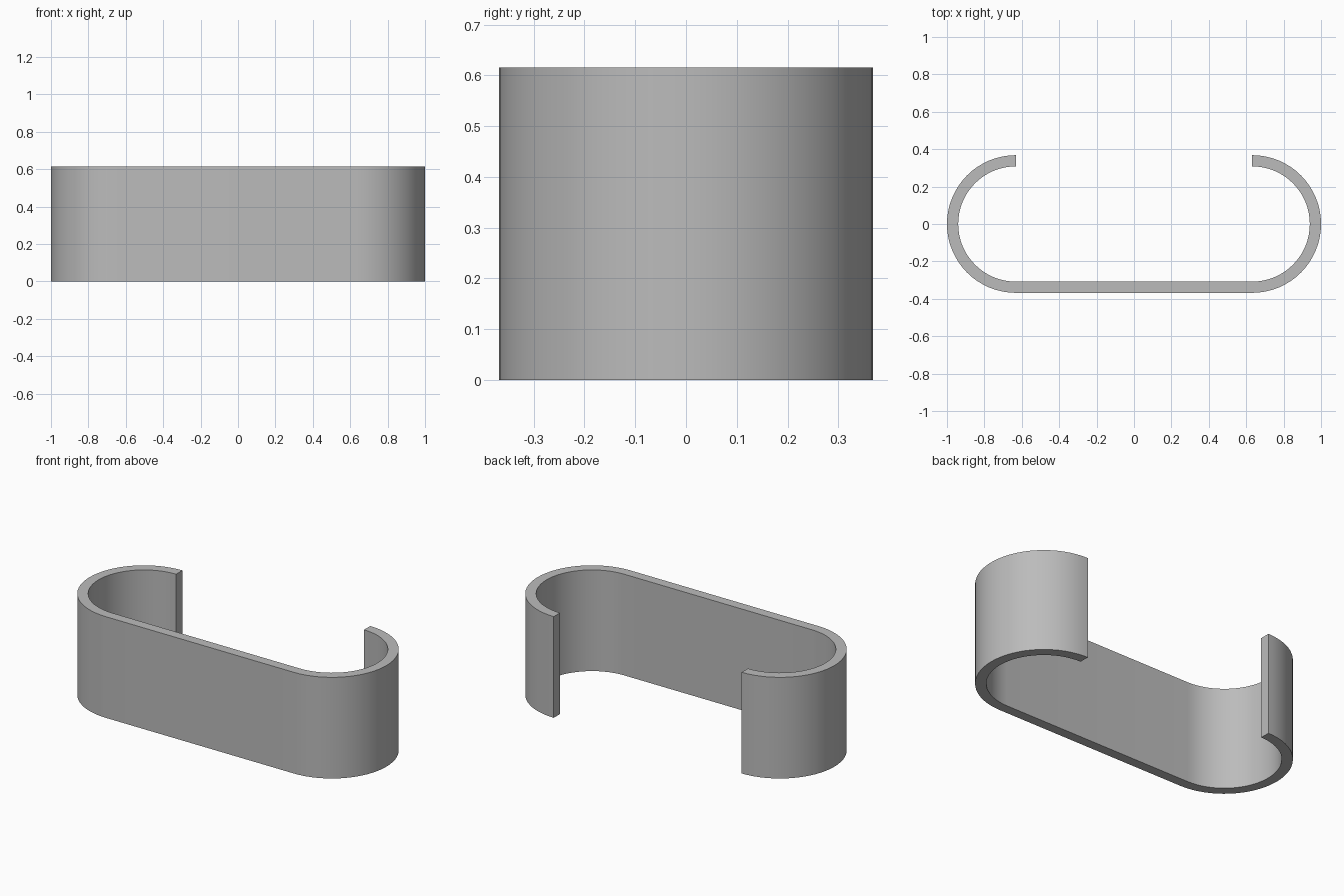
import bpy
import bmesh
from math import cos, sin, pi, radians

OUTER, INNER = 0.368, 0.308      # bend radii
CENTRE = 1 - OUTER               # x of each bend centre
HEIGHT = 0.615
STEPS = 32                       # segments per half-round bend

cube = bpy.data.objects.get("Cube")
if cube:
    bpy.data.objects.remove(cube, do_unlink=True)

# Plain grey material
grey = bpy.data.materials.new("plain grey")
grey.use_nodes = True
colour = (0.5, 0.5, 0.5, 1)
grey.diffuse_color = colour
grey.node_tree.nodes["Principled BSDF"].inputs["Base Color"].default_value = colour


def c_outline(radius):
    """Left bend, straight front, right bend."""
    left = [(-CENTRE + radius * cos(a), radius * sin(a))
            for a in (pi / 2 + pi * i / STEPS for i in range(STEPS + 1))]
    return left + [(-x, y) for x, y in reversed(left)]


# Bent strip: ribbon of quads between the two outlines, extruded upwards
bm = bmesh.new()
outer, inner = ([bm.verts.new((x, y, 0)) for x, y in c_outline(r)]
                for r in (OUTER, INNER))
for i in range(len(outer) - 1):
    bm.faces.new((outer[i], outer[i + 1], inner[i + 1], inner[i]))
raised = bmesh.ops.extrude_face_region(bm, geom=bm.faces[:])["geom"]
bmesh.ops.translate(bm, vec=(0, 0, HEIGHT),
                    verts=[v for v in raised if isinstance(v, bmesh.types.BMVert)])
bmesh.ops.recalc_face_normals(bm, faces=bm.faces[:])

mesh = bpy.data.meshes.new("bent_strip_clip")
bm.to_mesh(mesh)
bm.free()
mesh.materials.append(grey)
clip = bpy.data.objects.new("bent_strip_clip", mesh)
bpy.context.collection.objects.link(clip)

# Smooth bends, sharp rims
bpy.ops.object.select_all(action='DESELECT')
clip.select_set(True)
bpy.context.view_layer.objects.active = clip
bpy.ops.object.shade_smooth_by_angle(angle=radians(30))
